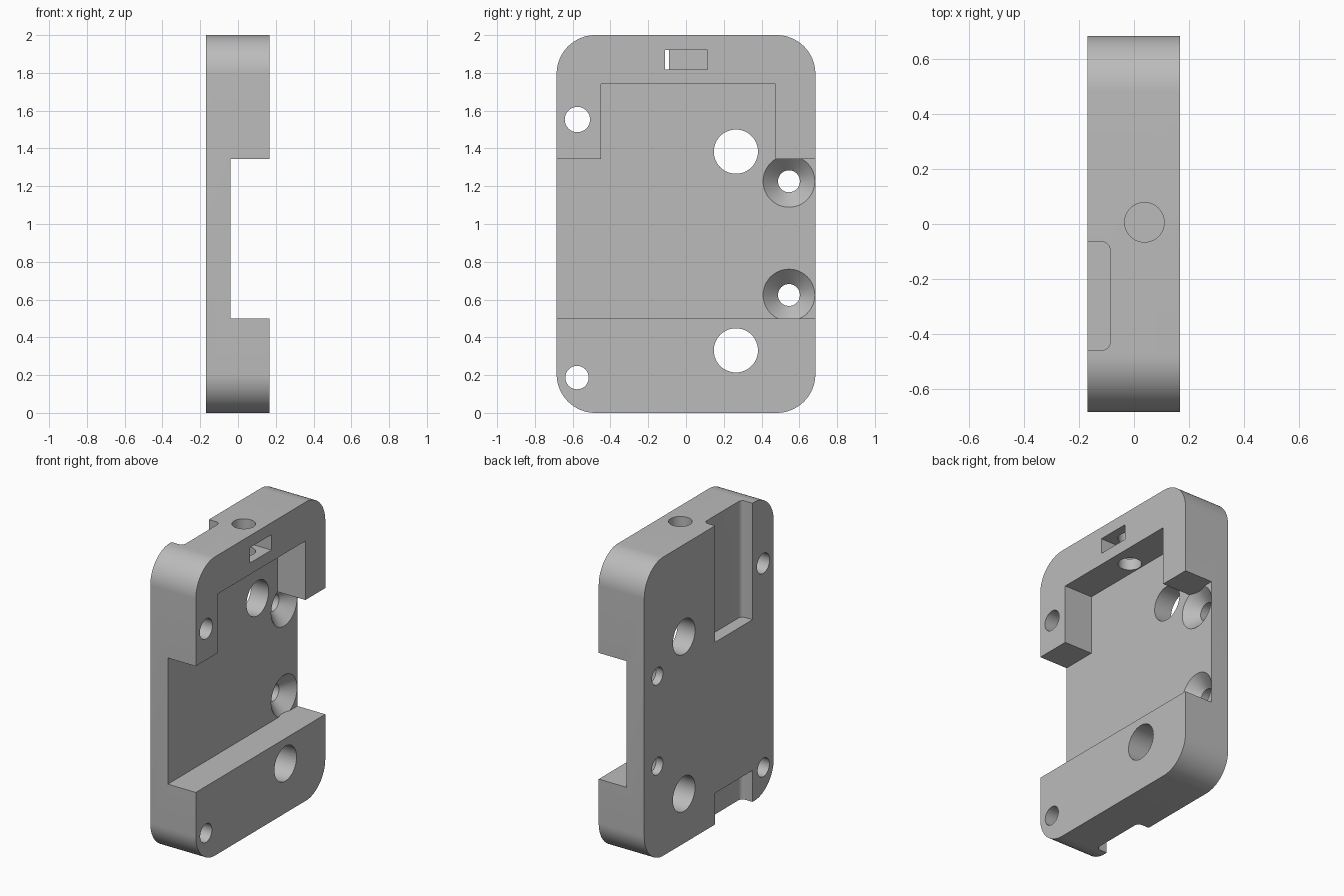
import bpy, bmesh, math
from mathutils import Vector

old = bpy.data.objects.get("Cube")
if old:
    bpy.data.objects.remove(old, do_unlink=True)

BACK, FLOOR, FACE = -0.17, -0.04, 0.167
HALF_Y = 0.685
SLOT_FLOOR = -0.087

grey = bpy.data.materials.new("plain grey")
grey.use_nodes = True
colour = (0.5, 0.5, 0.5, 1)
grey.diffuse_color = colour
grey.node_tree.nodes["Principled BSDF"].inputs["Base Color"].default_value = colour


def to_object(bm, name):
    bmesh.ops.recalc_face_normals(bm, faces=bm.faces)
    mesh = bpy.data.meshes.new(name)
    bm.to_mesh(mesh)
    bm.free()
    mesh.materials.append(grey)
    obj = bpy.data.objects.new(name, mesh)
    bpy.context.collection.objects.link(obj)
    return obj


def prism(name, outline, lo, hi, axis):
    """Extrude a 2D outline along x (outline in y, z) or z (outline in x, y)."""
    bm = bmesh.new()
    place = (lambda a, b: (lo, a, b)) if axis == "x" else (lambda a, b: (a, b, lo))
    face = bm.faces.new([bm.verts.new(place(a, b)) for a, b in outline])
    out = bmesh.ops.extrude_face_region(bm, geom=[face])
    shift = Vector((hi - lo, 0, 0)) if axis == "x" else Vector((0, 0, hi - lo))
    bmesh.ops.translate(bm, vec=shift,
                        verts=[v for v in out["geom"] if isinstance(v, bmesh.types.BMVert)])
    return to_object(bm, name)


def rect(a0, a1, b0, b1):
    return [(a0, b0), (a1, b0), (a1, b1), (a0, b1)]


def rounded_rect(a0, a1, b0, b1, r, steps):
    pts = []
    corners = [(a1 - r, b1 - r), (a0 + r, b1 - r), (a0 + r, b0 + r), (a1 - r, b0 + r)]
    for quarter, (ca, cb) in enumerate(corners):
        for i in range(steps + 1):
            t = (quarter + i / steps) * math.pi / 2
            pts.append((ca + r * math.cos(t), cb + r * math.sin(t)))
    return pts


def circle(a, b, r, n=48):
    return [(a + r * math.cos(2 * math.pi * i / n), b + r * math.sin(2 * math.pi * i / n))
            for i in range(n)]


def countersink(name, y, z, r_in, r_out, z_lo, z_hi):
    """Cone opening at the pocket floor, trimmed where the raised blocks begin."""
    lift = 0.01
    depth = r_out - r_in
    bm = bmesh.new()
    rings = []
    for x, r in ((FLOOR - depth, r_in), (FLOOR, r_out), (FLOOR + lift, r_out)):
        rings.append([bm.verts.new((x, a, b)) for a, b in circle(y, z, r)])
    for r0, r1 in zip(rings, rings[1:]):
        for i in range(len(r0)):
            j = (i + 1) % len(r0)
            bm.faces.new((r0[i], r0[j], r1[j], r1[i]))
    bm.faces.new(rings[0])
    bm.faces.new(rings[-1])
    for limit, up in ((z_lo, -1), (z_hi, 1)):
        cut = bmesh.ops.bisect_plane(bm, geom=bm.verts[:] + bm.edges[:] + bm.faces[:],
                                     plane_co=(0, 0, limit), plane_no=(0, 0, up),
                                     clear_outer=True)
        edges = [e for e in cut["geom_cut"] if isinstance(e, bmesh.types.BMEdge)]
        if edges:
            bmesh.ops.holes_fill(bm, edges=edges)
    return to_object(bm, name)


# Rounded plate
body = prism("mounting_block", rounded_rect(-HALF_Y, HALF_Y, 0, 2, 0.205, 16),
             BACK, FACE, "x")

# Stepped pocket across the open face
Z0, Z1, Z2 = 0.5, 1.345, 1.74
pocket = [(-0.8, Z0), (0.8, Z0), (0.8, Z1), (0.475, Z1), (0.475, Z2),
          (-0.45, Z2), (-0.45, Z1), (-0.8, Z1)]
cutters = [prism("pocket_cutter", pocket, FLOOR, 0.3, "x")]

# Rounded grooves on the rear face, top and bottom
groove = rounded_rect(-0.3, SLOT_FLOOR, -0.46, -0.065, 0.03, 8)
cutters.append(prism("upper_groove_cutter", groove, 1.22, 2.1, "z"))
cutters.append(prism("lower_groove_cutter", groove, -0.1, 0.21, "z"))

# Rectangular window and vertical bore at the top
cutters.append(prism("window_cutter", rect(-0.11, 0.115, 1.817, 1.92),
                     SLOT_FLOOR - 0.0005, 0.3, "x"))
cutters.append(prism("top_bore_cutter", circle(0.038, 0.006, 0.072), 1.7, 2.1, "z"))

# Through holes
for y, z, r in ((-0.575, 1.553, 0.067), (-0.577, 0.187, 0.062),
                (0.264, 1.383, 0.117), (0.264, 0.331, 0.117),
                (0.545, 1.226, 0.058), (0.545, 0.624, 0.058)):
    cutters.append(prism("hole_cutter", circle(y, z, r), -0.3, 0.3 if y < 0.5 else FLOOR + 0.05, "x"))

# Countersinks
for z in (1.226, 0.624):
    cutters.append(countersink("countersink_cutter", 0.545, z, 0.058, 0.137, Z0, Z1))

# Cut everything out of the plate
bpy.ops.object.select_all(action="DESELECT")
body.select_set(True)
bpy.context.view_layer.objects.active = body
for cutter in cutters:
    cutter.hide_render = True
    mod = body.modifiers.new("cut", "BOOLEAN")
    mod.operation = "DIFFERENCE"
    mod.solver = "EXACT"
    mod.object = cutter
    bpy.ops.object.modifier_apply(modifier=mod.name)
    bpy.data.objects.remove(cutter, do_unlink=True)

bpy.ops.object.shade_smooth_by_angle(angle=math.radians(25))
